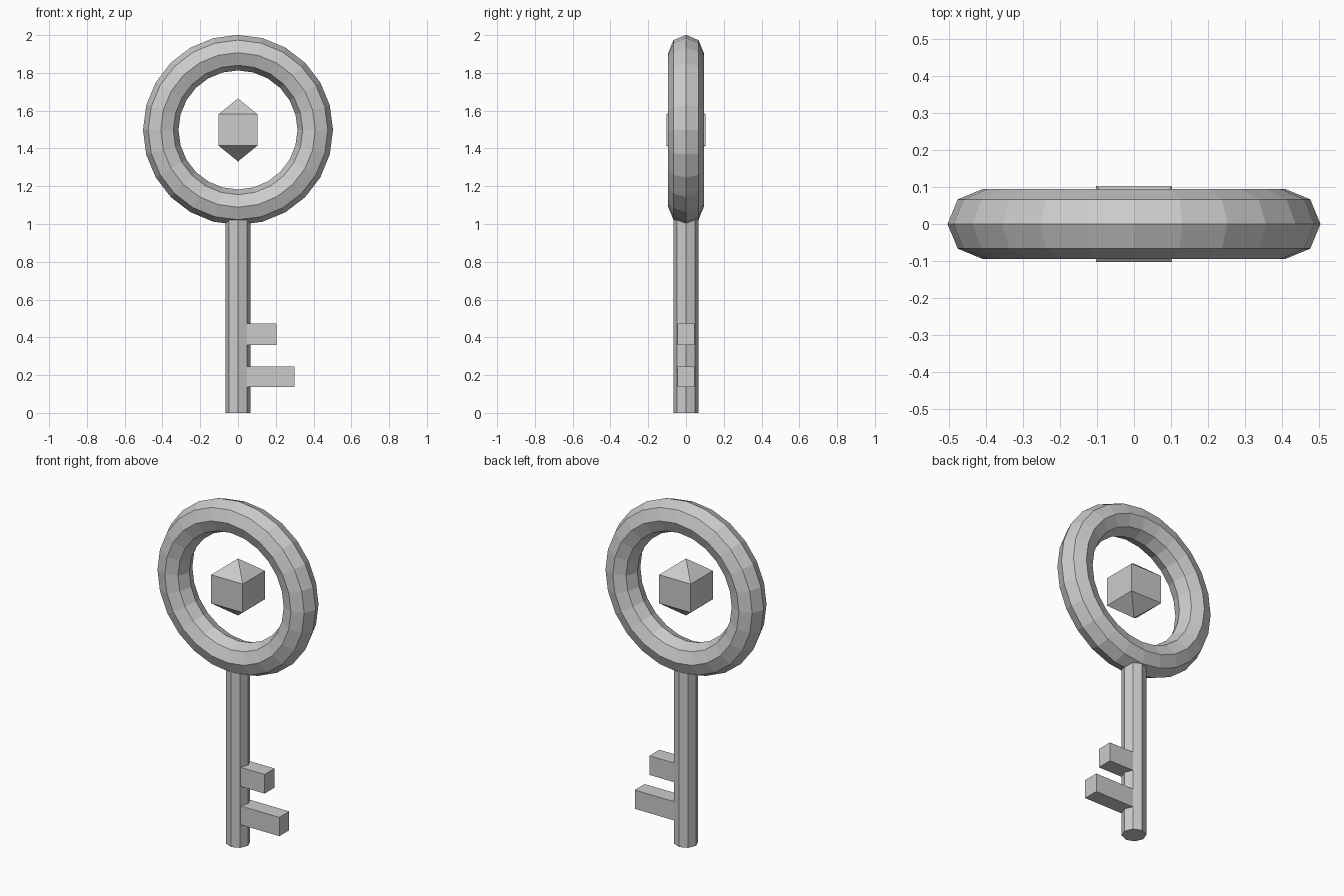
import bpy
from math import radians

cube = bpy.data.objects.get("Cube")
if cube:
    bpy.data.objects.remove(cube, do_unlink=True)

grey = bpy.data.materials.new("light_grey")
grey.use_nodes = True
grey.diffuse_color = (0.6, 0.6, 0.6, 1)
grey.node_tree.nodes["Principled BSDF"].inputs["Base Color"].default_value = (0.6, 0.6, 0.6, 1)


def finish(name):
    """Name the newest object, give it the grey material and flat faces."""
    ob = bpy.context.object
    ob.name = ob.data.name = name
    ob.data.materials.clear()
    ob.data.materials.append(grey)
    ob.data.shade_flat()
    return ob


def box(name, x, y, z):
    """Box spanning the given (low, high) range on each axis."""
    spans = (x, y, z)
    bpy.ops.mesh.primitive_cube_add(size=1, location=[(a + b) / 2 for a, b in spans])
    ob = finish(name)
    ob.scale = [b - a for a, b in spans]


CENTRE = 1.498

# Ring handle standing upright
bpy.ops.mesh.primitive_torus_add(
    major_segments=24, minor_segments=8, major_radius=0.409, minor_radius=0.094,
    location=(0, 0, CENTRE), rotation=(radians(90), 0, 0))
finish("ring_handle")

# Octahedral gem floating in the ring
bpy.ops.mesh.primitive_uv_sphere_add(
    segments=4, ring_count=2, radius=0.167,
    location=(0, 0, CENTRE), rotation=(0, 0, radians(45)))
finish("gem")

# Eight-sided shaft, its top sunk into the ring
SHAFT_TOP = 1.025
bpy.ops.mesh.primitive_cylinder_add(
    vertices=8, radius=0.066, depth=SHAFT_TOP, location=(0, 0, SHAFT_TOP / 2))
finish("shaft")

# Teeth
box("upper_tooth", (0, 0.205), (-0.046, 0.046), (0.36, 0.472))
box("lower_tooth", (0, 0.3), (-0.046, 0.046), (0.136, 0.246))
